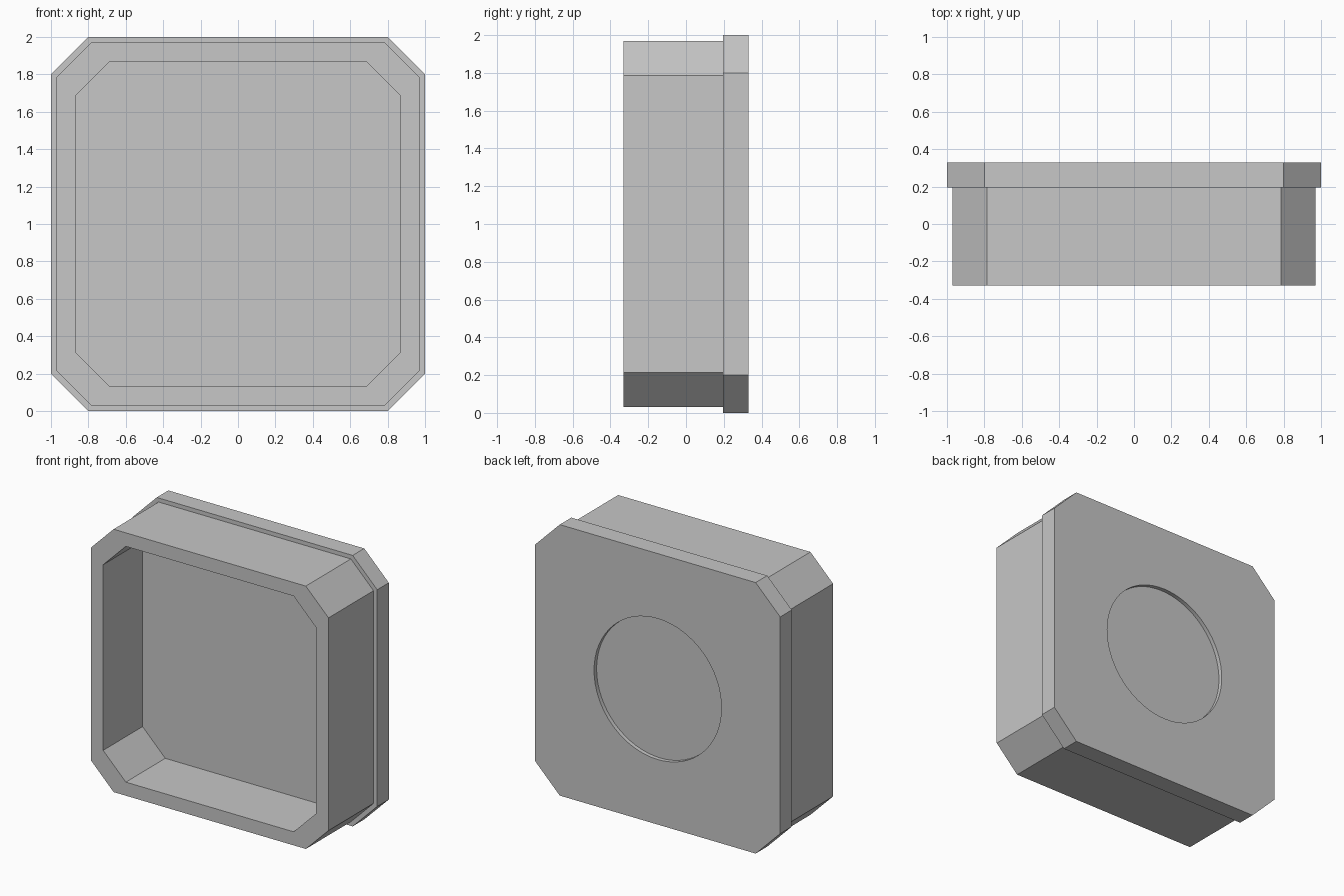
import bpy
import bmesh
import math

cube = bpy.data.objects.get("Cube")
if cube:
    bpy.data.objects.remove(cube, do_unlink=True)

grey = bpy.data.materials.new("plain_grey")
grey.use_nodes = True
grey.diffuse_color = (0.57, 0.57, 0.57, 1)
grey.node_tree.nodes["Principled BSDF"].inputs["Base Color"].default_value = grey.diffuse_color


def octagon(half, flat):
    """Square outline with cut corners, centred on z = 1."""
    quarter = [(half, -flat), (half, flat)]
    points = []
    for i in range(4):
        c, s = round(math.cos(i * math.pi / 2)), round(math.sin(i * math.pi / 2))
        points += [(c * x - s * z, 1 + s * x + c * z) for x, z in quarter]
    return points


def circle(radius, sides):
    return [(radius * math.cos(2 * math.pi * i / sides),
             1 + radius * math.sin(2 * math.pi * i / sides)) for i in range(sides)]


def prism(name, outline, front, back):
    """Solid made by extruding an x-z outline along y."""
    bm = bmesh.new()
    face = bm.faces.new([bm.verts.new((x, front, z)) for x, z in outline])
    new = bmesh.ops.extrude_face_region(bm, geom=[face])["geom"]
    verts = [v for v in new if isinstance(v, bmesh.types.BMVert)]
    bmesh.ops.translate(bm, verts=verts, vec=(0, back - front, 0))
    bmesh.ops.recalc_face_normals(bm, faces=bm.faces)
    mesh = bpy.data.meshes.new(name)
    bm.to_mesh(mesh)
    bm.free()
    mesh.materials.append(grey)
    obj = bpy.data.objects.new(name, mesh)
    bpy.context.collection.objects.link(obj)
    return obj


def boolean(target, other, operation):
    """Apply a boolean and remove the helper solid."""
    other.hide_render = True
    mod = target.modifiers.new(operation.lower(), "BOOLEAN")
    mod.operation, mod.solver, mod.object = operation, "EXACT", other
    bpy.ops.object.select_all(action="DESELECT")
    bpy.context.view_layer.objects.active = target
    target.select_set(True)
    bpy.ops.object.modifier_apply(modifier=mod.name)
    bpy.data.objects.remove(other, do_unlink=True)


# Back plate joined to the narrower tray body
tray = prism("open_tray", octagon(1.0, 0.8), 0.195, 0.33)
boolean(tray, prism("tray_body", octagon(0.97, 0.785), -0.33, 0.25), "UNION")

# Deep front opening and shallow round recess in the back
boolean(tray, prism("opening_cutter", octagon(0.87, 0.685), -0.5, 0.13), "DIFFERENCE")
boolean(tray, prism("recess_cutter", circle(0.52, 64), 0.3, 0.5), "DIFFERENCE")

bpy.ops.object.shade_smooth_by_angle(angle=math.radians(30))
